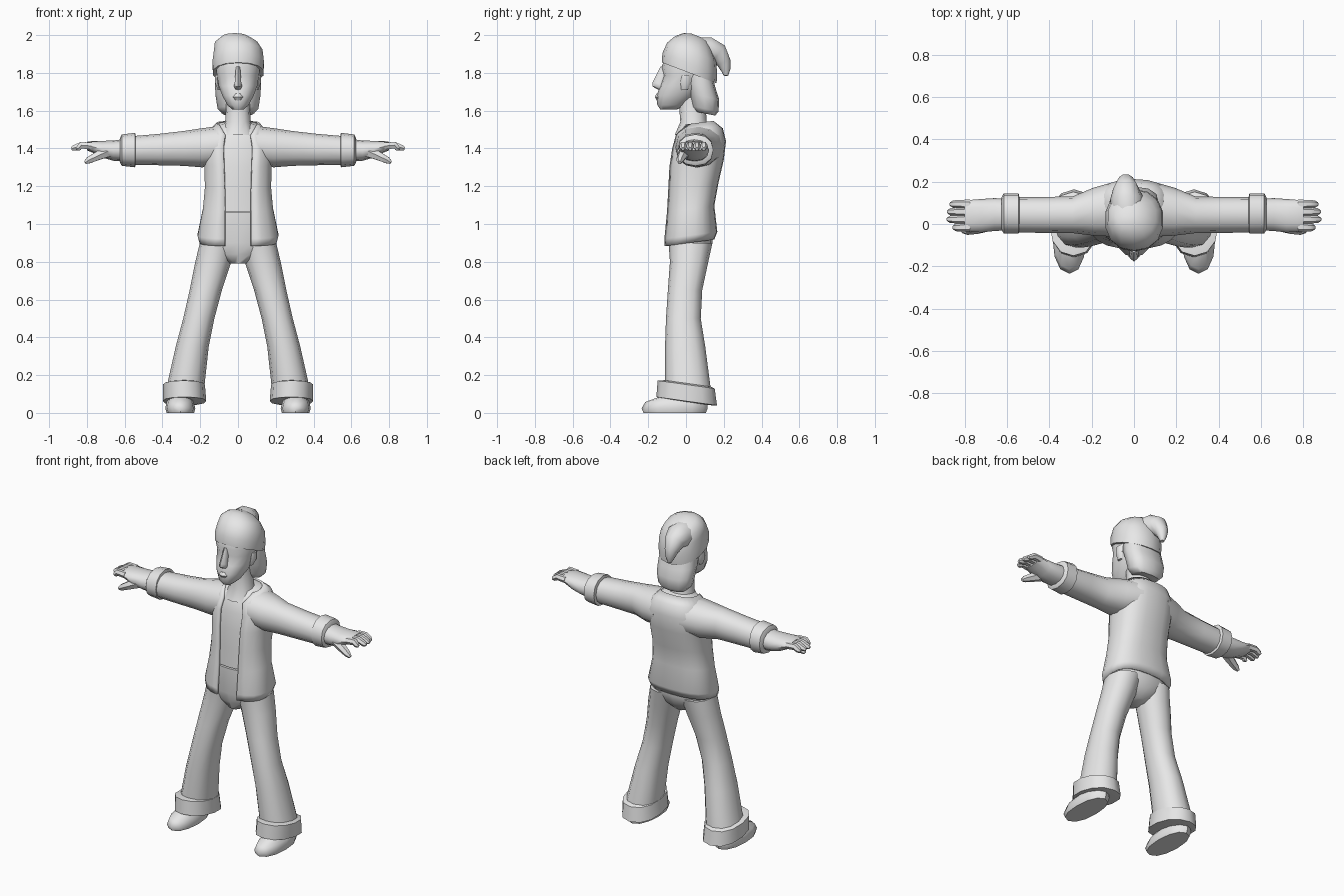
import bpy, bmesh, math
from mathutils import Vector

default = bpy.data.objects.get("Cube")
if default:
    bpy.data.objects.remove(default)

grey = bpy.data.materials.new("plain_grey")
grey.use_nodes = True
shade = (0.8, 0.8, 0.8, 1)
grey.diffuse_color = shade
grey.node_tree.nodes["Principled BSDF"].inputs["Base Color"].default_value = shade


def finish(name, rings, closed=True, mirror=False, angle=50, thickness=0):
    """Skin a list of point rings into one object."""
    bm = bmesh.new()
    loops = [[bm.verts.new(p) for p in ring] for ring in rings]
    count = len(loops[0])
    for low, high in zip(loops, loops[1:]):
        for i in range(count if closed else count - 1):
            j = (i + 1) % count
            bm.faces.new((low[i], low[j], high[j], high[i]))
    if closed:
        bm.faces.new(loops[0])
        bm.faces.new(loops[-1])
    bmesh.ops.recalc_face_normals(bm, faces=bm.faces)
    mesh = bpy.data.meshes.new(name)
    bm.to_mesh(mesh)
    bm.free()
    mesh.materials.append(grey)
    obj = bpy.data.objects.new(name, mesh)
    bpy.context.collection.objects.link(obj)
    bpy.ops.object.select_all(action="DESELECT")
    obj.select_set(True)
    bpy.context.view_layer.objects.active = obj
    bpy.ops.object.shade_smooth_by_angle(angle=math.radians(angle))
    if thickness:
        solid = obj.modifiers.new("thickness", "SOLIDIFY")
        solid.thickness = thickness
        solid.offset = -1
    if mirror:
        obj.modifiers.new("mirror", "MIRROR")
    return obj


def loft(name, rows, axis="z", sides=12, power=0.9, slope=0, gaps=None, **options):
    """Each row is (position, u low, u high, v low, v high); gaps open the front."""
    rings = []
    for k, (t, ua, ub, va, vb) in enumerate(rows):
        cu, cv, ru, rv = (ua + ub) / 2, (va + vb) / 2, (ub - ua) / 2, (vb - va) / 2
        gap = math.asin(min(1, gaps[k] / ru) ** (1 / power)) if gaps else 0
        span = math.tau - 2 * gap
        ring = []
        for i in range(sides):
            a = gap - math.pi / 2 + span * i / (sides - 1 if gaps else sides)
            c, s = math.cos(a), math.sin(a)
            u = cu + ru * math.copysign(abs(c) ** power, c)
            dv = rv * math.copysign(abs(s) ** power, s)
            w = t + slope * dv
            ring.append((u, cv + dv, w) if axis == "z" else (w, u, cv + dv))
        rings.append(ring)
    return finish(name, rings, closed=not gaps, **options)


def even(rows):
    """Rows symmetric about the middle: (z, half width, front, back)."""
    return [(z, -w, w, f, b) for z, w, f, b in rows]


def tube(name, path, sides=8, flat=1, **options):
    """Round section swept along (x, y, z, radius) points."""
    pts = [Vector(p[:3]) for p in path]
    rings = []
    for i, p in enumerate(pts):
        d = (pts[min(i + 1, len(pts) - 1)] - pts[max(i - 1, 0)]).normalized()
        ref = Vector((1, 0, 0)) if abs(d.x) < 0.7 else Vector((0, 1, 0))
        side = (ref - d * ref.dot(d)).normalized()
        up = d.cross(side)
        steps = [math.tau * k / sides for k in range(sides)]
        rings.append([p + path[i][3] * (side * math.cos(a) + up * math.sin(a) * flat)
                      for a in steps])
    return finish(name, rings, **options)


# Jacket body, open down the front, with a shirt inside it
torso = [(.9, .205, -.118, .15), (.94, .216, -.118, .166), (1.08, .187, -.105, .15),
         (1.2, .176, -.1, .172), (1.32, .18, -.095, .2), (1.42, .185, -.08, .212),
         (1.49, .155, -.06, .195), (1.535, .115, -.025, .145)]
loft("jacket", even(torso), sides=21, power=.8, slope=.13,
     gaps=[.07, .07, .07, .072, .076, .08, .07, .1], thickness=.015)
inset = .014
shirt = [(z, w - inset, f + inset, b - inset) for z, w, f, b in torso[2:]]
loft("shirt", even(shirt), sides=20, power=.8, slope=.13)

# Sleeves with turned-up cuffs
loft("sleeves", [(.09, -.06, .2, 1.31, 1.52), (.19, -.055, .172, 1.3, 1.507),
                 (.29, -.043, .13, 1.308, 1.492), (.42, -.042, .128, 1.311, 1.477),
                 (.56, -.04, .127, 1.314, 1.465)], axis="x", mirror=True)
loft("sleeve_cuffs", [(.54, -.03, .12, 1.325, 1.46), (.545, -.045, .145, 1.3, 1.483),
                      (.615, -.045, .145, 1.308, 1.474), (.625, -.03, .128, 1.325, 1.455)],
     axis="x", mirror=True, angle=40)

# Hands, fingers and thumbs
loft("hands", [(.6, -.03, .12, 1.33, 1.45), (.66, -.033, .122, 1.335, 1.442),
               (.72, -.04, .118, 1.352, 1.44), (.77, -.036, .114, 1.378, 1.44),
               (.8, -.025, .108, 1.39, 1.435)], axis="x", mirror=True)
for label, y, reach in (("index", -.016, .855), ("middle", .022, .882),
                        ("ring", .058, .88), ("little", .094, .868)):
    tube(label + "_fingers", [(.775, y, 1.413, .021), (.83, y, 1.417, .02),
                              (reach - .012, y, 1.402, .017), (reach, y, 1.397, .009)],
         sides=6, mirror=True)
tube("thumbs", [(.69, .0, 1.385, .035), (.74, -.02, 1.362, .027),
                (.79, -.032, 1.338, .02), (.81, -.034, 1.325, .01)], sides=6, mirror=True)

# Trousers: hips, flared legs and tilted cuffs
loft("hips", even([(.79, .045, -.06, .075), (.84, .14, -.082, .118), (.9, .195, -.095, .14),
                   (1.06, .172, -.098, .135)]), sides=16, power=.85)
loft("legs", [(.9, .01, .202, -.092, .14), (.8, .035, .226, -.085, .118),
              (.65, .085, .256, -.096, .086), (.5, .125, .29, -.106, .078),
              (.35, .155, .33, -.111, .102), (.12, .18, .382, -.111, .132)], mirror=True)
loft("trouser_cuffs", [(.058, .2, .37, -.12, .13), (.062, .168, .398, -.157, .164),
                       (.15, .175, .398, -.15, .152), (.156, .195, .375, -.115, .132)],
     slope=-.14, mirror=True, angle=40)

# Shoes
loft("shoes", [(0, .232, .378, -.225, .105), (.025, .226, .385, -.235, .115),
               (.058, .235, .378, -.215, .113), (.085, .25, .36, -.14, .11),
               (.12, .265, .345, -.07, .09)], mirror=True)

# Neck, head and face
loft("neck", even([(1.47, .1, -.06, .13), (1.54, .068, -.03, .11), (1.67, .06, -.04, .1)]))
loft("head", even([(1.605, .03, -.135, -.05), (1.63, .058, -.152, .0), (1.68, .085, -.155, .06),
                   (1.73, .104, -.138, .1), (1.785, .114, -.118, .12), (1.83, .118, -.13, .13),
                   (1.88, .115, -.11, .13)]), sides=14)
loft("nose", even([(1.835, .012, -.135, -.09), (1.748, .02, -.178, -.1),
                   (1.728, .025, -.178, -.1), (1.71, .014, -.145, -.1)]), sides=6)
loft("lips", even([(1.655, .018, -.155, -.11), (1.672, .034, -.164, -.1),
                   (1.69, .016, -.157, -.11)]), sides=8)
loft("ears", [(1.71, .092, .108, -.025, .01), (1.75, .095, .124, -.03, .025),
              (1.79, .1, .122, -.02, .025)], sides=6, mirror=True)

# Hair below the hat
loft("hair", even([(1.8, .118, -.01, .14), (1.73, .122, .0, .158), (1.675, .118, .016, .176),
                   (1.61, .108, .03, .172), (1.585, .085, .045, .155)]), slope=-.2, power=.8)

# Knitted hat with a drooping tail
loft("hat", [(1.8, -.135, .138, -.128, .162), (1.85, -.138, .14, -.125, .165),
             (1.91, -.13, .133, -.1, .16), (1.955, -.125, .105, -.06, .14),
             (1.985, -.09, .055, -.015, .12), (1.996, -.04, .01, .03, .09)],
     slope=-.38, sides=14)
tube("hat_tail", [(-.03, .07, 1.91, .08), (-.035, .125, 1.915, .077), (-.038, .17, 1.9, .06),
                  (-.038, .2, 1.855, .04), (-.036, .21, 1.815, .026), (-.034, .212, 1.785, .012)],
     sides=10)
